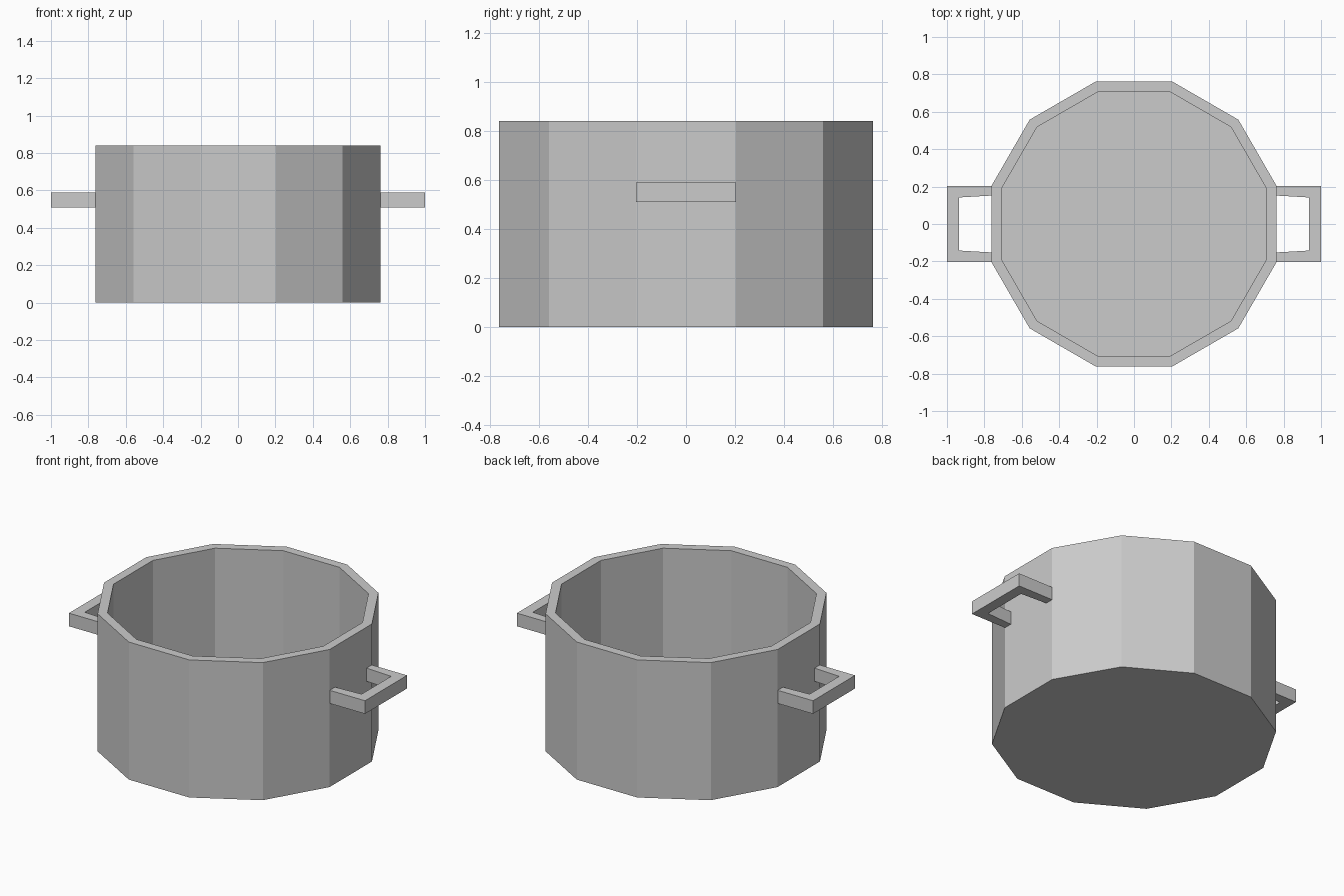
import bpy
import bmesh
import math

if "Cube" in bpy.data.objects:
    bpy.data.objects.remove(bpy.data.objects["Cube"])

SIDES = 12
WALL_X = 0.762   # distance from centre to the flat outer wall


def finish(bm, name):
    bmesh.ops.recalc_face_normals(bm, faces=bm.faces[:])
    mesh = bpy.data.meshes.new(name)
    bm.to_mesh(mesh)
    bm.free()
    obj = bpy.data.objects.new(name, mesh)
    bpy.context.collection.objects.link(obj)
    return obj


def ring(bm, apothem, z):
    r = apothem / math.cos(math.pi / SIDES)
    angles = [math.tau * (i + 0.5) / SIDES for i in range(SIDES)]
    return [bm.verts.new((r * math.cos(a), r * math.sin(a), z)) for a in angles]


# Pot body: outer wall, rim, inner wall, with floor and underside caps
bm = bmesh.new()
profile = [(WALL_X, 0), (WALL_X, 0.84), (0.708, 0.84), (0.708, 0.05)]
rings = [ring(bm, a, z) for a, z in profile]
for low, high in zip(rings, rings[1:]):
    for i in range(SIDES):
        j = (i + 1) % SIDES
        bm.faces.new((low[i], low[j], high[j], high[i]))
bm.faces.new(rings[0])
bm.faces.new(rings[-1])
finish(bm, "pot_body")


# Handles: square-cornered C bars swept from wall to wall
def handle(name, side):
    bm = bmesh.new()
    outer = [(WALL_X, -0.203), (1.0, -0.203), (1.0, 0.203), (WALL_X, 0.203)]
    inner = [(WALL_X, -0.152), (0.935, -0.142), (0.935, 0.142), (WALL_X, 0.152)]
    sections = []
    for o, n in zip(outer, inner):
        corners = [(o, 0.51), (o, 0.59), (n, 0.59), (n, 0.51)]
        sections.append([bm.verts.new((side * p[0], p[1], z)) for p, z in corners])
    for a, b in zip(sections, sections[1:]):
        for i in range(4):
            j = (i + 1) % 4
            bm.faces.new((a[i], a[j], b[j], b[i]))
    bm.faces.new(sections[0])
    bm.faces.new(sections[-1])
    finish(bm, name)


handle("handle_right", 1)
handle("handle_left", -1)
